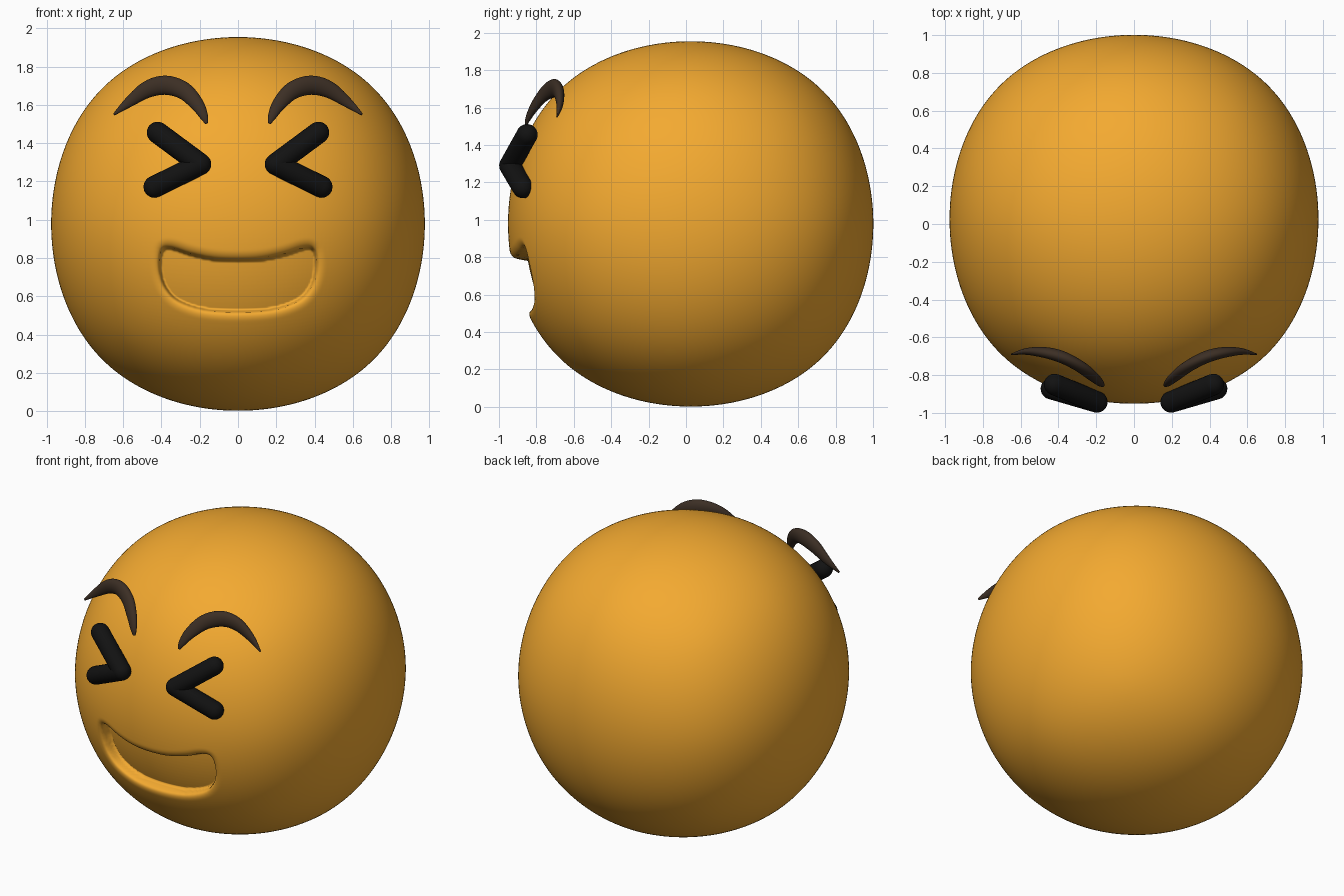
import bpy, bmesh, math
from mathutils import Vector

if "Cube" in bpy.data.objects:
    bpy.data.objects.remove(bpy.data.objects["Cube"])


def material(name, rgb):
    m = bpy.data.materials.new(name)
    m.diffuse_color = (*rgb, 1)
    m.use_nodes = True
    m.node_tree.nodes["Principled BSDF"].inputs["Base Color"].default_value = m.diffuse_color
    return m


def spline(pts, steps, closed=False):
    """Catmull-Rom resampling of a list of points of any dimension."""
    n, out = len(pts), []
    for i in range(n if closed else n - 1):
        ids = [i - 1, i, i + 1, i + 2]
        a, b, c, d = (pts[k % n] if closed else pts[min(max(k, 0), n - 1)] for k in ids)
        for s in range(steps):
            t = s / steps
            out.append(tuple(0.5 * (2 * q + (r - p) * t + (2 * p - 5 * q + 4 * r - u) * t * t
                                    + (3 * q - p - 3 * r + u) * t ** 3)
                             for p, q, r, u in zip(a, b, c, d)))
    if not closed:
        out.append(tuple(pts[-1]))
    return out


def sweep(bm, pts, radii, depth=1.0, sides=24):
    """Elliptical tube along pts; depth scales the section front to back."""
    pts, rings = [Vector(p) for p in pts], []
    for i, (p, r) in enumerate(zip(pts, radii)):
        tan = (pts[min(i + 1, len(pts) - 1)] - pts[max(i - 1, 0)]).normalized()
        across = tan.cross(Vector((0, 1, 0))).normalized()
        out = across.cross(tan)
        rings.append([bm.verts.new(p + across * r * math.cos(a) + out * r * depth * math.sin(a))
                      for a in (math.tau * k / sides for k in range(sides))])
    for r0, r1 in zip(rings, rings[1:]):
        for k in range(sides):
            j = (k + 1) % sides
            bm.faces.new((r0[k], r0[j], r1[j], r1[k]))
    bm.faces.new(rings[0])
    bm.faces.new(rings[-1])
    bmesh.ops.recalc_face_normals(bm, faces=bm.faces)


def capsule(bm, a, b, r):
    a, b = Vector(a), Vector(b)
    d = (b - a).normalized()
    angles = [math.radians(x) for x in (2, 15, 30, 45, 60, 75, 90)]
    ends = [(math.cos(t) * r, math.sin(t) * r) for t in angles]
    pts = [a - d * c for c, _ in ends] + [b + d * c for c, _ in reversed(ends)]
    sweep(bm, pts, [s for _, s in ends] + [s for _, s in reversed(ends)])


def mirrored(name, bm, mat):
    me = bpy.data.meshes.new(name)
    bm.to_mesh(me)
    bm.free()
    me.materials.append(mat)
    me.shade_smooth()
    ob = bpy.data.objects.new(name, me)
    bpy.context.collection.objects.link(ob)
    ob.modifiers.new("Mirror", 'MIRROR').use_mirror_merge = False
    return ob


# Head: subdivided cube, slightly boxier than a sphere
R, CY, CZ = 0.9765, 0.025, 0.978
bpy.ops.mesh.primitive_cube_add(size=2 * R / 0.8395)
head = bpy.context.object
head.name = "head"
head.modifiers.new("Subsurf", 'SUBSURF').levels = 6
bpy.ops.object.modifier_apply(modifier="Subsurf")

# Mouth: open grin outline (x, z) pressed into the front with a rounded lip
half = [(0.13, 0.797), (0.25, 0.823), (0.34, 0.852), (0.392, 0.848), (0.41, 0.79),
        (0.405, 0.71), (0.375, 0.635), (0.31, 0.573), (0.18, 0.529)]
outline = [(0, 0.79)] + half + [(0, 0.517)] + [(-x, z) for x, z in reversed(half)]
outline = spline(outline, 4, closed=True)
segments = list(zip(outline, outline[1:] + outline[:1]))


def signed_distance(x, z):
    best, inside = 9.0, False
    for (ax, az), (bx, bz) in segments:
        ex, ez, px, pz = bx - ax, bz - az, x - ax, z - az
        t = min(1, max(0, (px * ex + pz * ez) / (ex * ex + ez * ez)))
        best = min(best, (px - t * ex) ** 2 + (pz - t * ez) ** 2)
        if (az > z) != (bz > z) and x < ax + ex * (z - az) / ez:
            inside = not inside
    return -math.sqrt(best) if inside else math.sqrt(best)


bm = bmesh.new()
bm.from_mesh(head.data)
bmesh.ops.translate(bm, verts=bm.verts, vec=(0, CY, CZ))


def near_mouth(co):
    return co.y < -0.4 and abs(co.x) < 0.5 and 0.42 < co.z < 0.94


fine = [e for e in bm.edges if all(near_mouth(v.co) for v in e.verts)]
bmesh.ops.subdivide_edges(bm, edges=fine, cuts=2, use_grid_fill=True)
LIP, ROUND, DEPTH = 0.05, 0.035, 0.09
for v in bm.verts:
    if near_mouth(v.co):
        s = signed_distance(v.co.x, v.co.z)
        if s < LIP:
            t = min(1, 1 - s / LIP)
            d = ROUND * (1 - math.sqrt(max(0, 1 - t * t)))
            if s < 0:
                d += (DEPTH - ROUND) * min(1, -s / 0.01)
            v.co.y += d
bm.to_mesh(head.data)
bm.free()
head.data.shade_smooth()
head.data.materials.append(material("yellow", (0.9, 0.4, 0.03)))

# Eyes: squeezed-shut chevrons made of two capsules each
bm = bmesh.new()
corner = (0.197, -0.942, 1.29)
capsule(bm, (0.42, -0.85, 1.455), corner, 0.057)
capsule(bm, (0.437, -0.872, 1.172), corner, 0.057)
mirrored("eyes", bm, material("black", (0.006, 0.006, 0.006)))

# Eyebrows: tapered arches standing slightly off the forehead (x, y, z, radius)
brow = [(0.165, -0.857, 1.503, 0.008), (0.178, -0.845, 1.54, 0.022),
        (0.215, -0.81, 1.605, 0.036), (0.285, -0.755, 1.675, 0.046),
        (0.38, -0.705, 1.703, 0.05), (0.475, -0.68, 1.68, 0.044),
        (0.57, -0.675, 1.614, 0.027), (0.648, -0.69, 1.55, 0.006)]
path = spline(brow, 5)
bm = bmesh.new()
sweep(bm, [p[:3] for p in path], [p[3] for p in path], depth=0.65)
mirrored("eyebrows", bm, material("brown", (0.045, 0.028, 0.018)))
